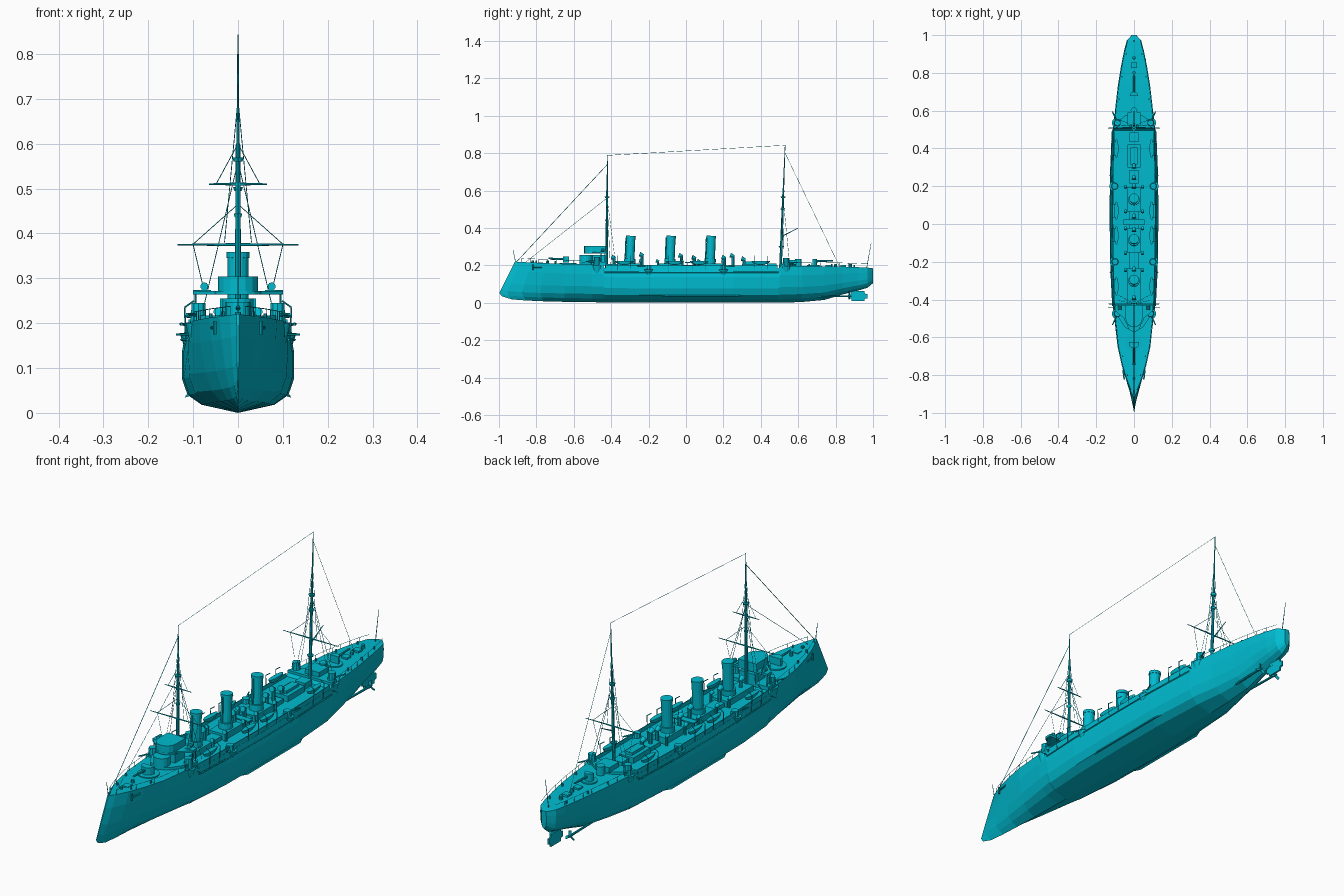
import bpy, bmesh, math
from mathutils import Vector, Matrix

if "Cube" in bpy.data.objects:
    bpy.data.objects.remove(bpy.data.objects["Cube"])

mat = bpy.data.materials.new("ship_paint")
mat.diffuse_color = (0.0, 0.5, 0.63, 1)
mat.use_nodes = True
mat.node_tree.nodes["Principled BSDF"].inputs["Base Color"].default_value = mat.diffuse_color

def finish(name, bm):
    bmesh.ops.recalc_face_normals(bm, faces=bm.faces[:])
    me = bpy.data.meshes.new(name)
    bm.to_mesh(me)
    bm.free()
    me.materials.append(mat)
    ob = bpy.data.objects.new(name, me)
    bpy.context.collection.objects.link(ob)
    return ob

def box(name, x, y, z, sx, sy, sz):
    """Box centred in x and y, standing on z."""
    bm = bmesh.new()
    bmesh.ops.create_cube(bm, size=1, matrix=Matrix.Translation((x, y, z + sz / 2)) @ Matrix.Diagonal((sx, sy, sz, 1)))
    return finish(name, bm)

def rod(name, a, b, r1, r2=None, n=8):
    """Cylinder or cone from point a to point b."""
    a, b = Vector(a), Vector(b)
    d = b - a
    bm = bmesh.new()
    m = Matrix.Translation((a + b) / 2) @ d.to_track_quat('Z', 'Y').to_matrix().to_4x4()
    bmesh.ops.create_cone(bm, cap_ends=True, segments=n, radius1=r1, radius2=r1 if r2 is None else r2, depth=d.length, matrix=m)
    return finish(name, bm)

def wire(name, a, b):
    return rod(name, a, b, 0.0009, n=4)

def prism(name, pts, z0, z1):
    """Vertical extrusion of a plan outline."""
    bm = bmesh.new()
    f = bm.faces.new([bm.verts.new((x, y, z0)) for x, y in pts])
    g = bmesh.ops.extrude_face_region(bm, geom=[f])
    bmesh.ops.translate(bm, vec=(0, 0, z1 - z0), verts=[v for v in g['geom'] if isinstance(v, bmesh.types.BMVert)])
    return finish(name, bm)

# Hull stations: y, half width, keel z, deck z, fullness
ST = [(-1, .003, .035, .22, 0), (-.96, .018, .018, .218, .1), (-.88, .042, .012, .215, .15),
      (-.78, .066, .008, .212, .3), (-.65, .09, .005, .208, .5), (-.5, .108, .003, .205, .75),
      (-.445, .113, .002, .205, .85), (-.435, .114, .002, .185, .85), (-.25, .121, 0, .183, 1),
      (0, .125, 0, .182, 1), (.25, .124, 0, .182, 1), (.495, .116, 0, .184, .85),
      (.505, .115, 0, .197, .85), (.62, .103, .004, .196, .6), (.74, .087, .015, .195, .4),
      (.84, .07, .045, .193, .4), (.92, .054, .065, .19, .6), (.97, .04, .08, .188, .8), (1, .012, .105, .184, 1)]
FULL = [(0, 0), (.65, .10), (.9, .22), (1, .42), (1, .75), (.93, 1)]
VEE = [(0, 0), (.2, .1), (.4, .22), (.62, .42), (.86, .75), (1, 1)]

def section(s):
    y, hw, k, d, f = s
    fade = max(0, 1 - (y + 1) / .35)
    out = []
    for (xa, t), (xb, _) in zip(FULL, VEE):
        z = k + (d - k) * t
        rake = .085 * (z - .05) / .17 if z > .05 else .05 - z
        out.append(Vector((hw * (xa * f + xb * (1 - f)), y + rake * fade, z)))
    return out

SEC = [section(s) for s in ST]
bm = bmesh.new()
rings = []
for sec in SEC:
    right = [bm.verts.new(p) for p in sec]
    left = [bm.verts.new((-p.x, p.y, p.z)) for p in sec[1:]]
    rings.append(right + left[::-1])
for a, b in zip(rings, rings[1:]):
    for i in range(len(a)):
        j = (i + 1) % len(a)
        bm.faces.new((a[i], a[j], b[j], b[i]))
bm.faces.new(rings[0])
bm.faces.new(rings[-1])
finish("hull", bm)

def edge(y):
    """Deck edge point at a given y."""
    for a, b in zip(SEC, SEC[1:]):
        if a[-1].y <= y <= b[-1].y:
            return a[-1].lerp(b[-1], (y - a[-1].y) / (b[-1].y - a[-1].y))
    return SEC[-1][-1]

# Bulwarks, guard rails, rubbing strakes and bilge keels on both sides
for s in (-1, 1):
    def P(y, dz=0, inset=0.0):
        e = edge(y)
        return (s * max(0.001, e.x - inset), y, e.z + dz)
    bm = bmesh.new()
    ys = [-.43 + .92 * i / 10 for i in range(11)]
    cols = [[bm.verts.new(P(y, dz, ins)) for dz, ins in ((-.004, 0), (.018, .003), (.018, .006), (-.004, .005))] for y in ys]
    for a, b in zip(cols, cols[1:]):
        for i in range(4):
            bm.faces.new((a[i], a[(i + 1) % 4], b[(i + 1) % 4], b[i]))
    finish("bulwark", bm)
    for lo, hi in ((-.88, -.46), (.52, .97)):
        n = 9
        for i in range(n):
            y, y2 = lo + (hi - lo) * i / n, lo + (hi - lo) * (i + 1) / n
            wire("rail_post", P(y, 0, .004), P(y, .02, .004))
            wire("guard_rail", P(y, .02, .004), P(y2, .02, .004))
    for a, b in zip(SEC[7:11], SEC[8:12]):
        rod("rubbing_strake", (s * (a[4].x + .001), a[4].y, .163), (s * (b[4].x + .001), b[4].y, .163), .003, n=4)
    bm = bmesh.new()
    pts = [(.1, -.15, .04), (.118, -.1, .034), (.118, .27, .034), (.1, .32, .04)]
    lo = [bm.verts.new((s * x, y, z)) for x, y, z in pts]
    hi = [bm.verts.new((s * (x - .002), y, z + .006)) for x, y, z in pts]
    bm.faces.new(lo)
    bm.faces.new(hi)
    for i in range(4):
        bm.faces.new((lo[i], lo[(i + 1) % 4], hi[(i + 1) % 4], hi[i]))
    finish("bilge_keel", bm)
    # Propellers, shafts, anchors
    rod("propeller_shaft", (s * .035, .66, .035), (s * .04, .87, .035), .005)
    rod("propeller_hub", (s * .04, .865, .035), (s * .04, .885, .035), .007, .003)
    for k in range(3):
        t = k * math.tau / 3
        b = box("propeller_blade", 0, 0, .004, .012, .003, .02)
        b.matrix_world = Matrix.Translation((s * .04, .873, .035)) @ Matrix.Rotation(t, 4, 'Y') @ Matrix.Rotation(.5, 4, 'Z')
    rod("anchor_shank", (s * .052, -.82, .19), (s * .058, -.77, .19), .004)
    rod("anchor_arms", (s * .052, -.82, .175), (s * .052, -.82, .205), .004)

# Rudder
b = box("rudder", 0, .92, .008, .008, .1, .055)
bm = bmesh.new(); bm.from_mesh(b.data)
bmesh.ops.bevel(bm, geom=[e for e in bm.edges if abs(e.verts[0].co.x - e.verts[1].co.x) > .004], offset=.016, segments=3, affect='EDGES')
bm.to_mesh(b.data); bm.free()
box("rudder_post", 0, .9, .05, .01, .02, .04)

# Deck houses along the centreline
for y, z, w, l, h in ((-.30, .18, .075, .13, .03), (-.085, .18, .075, .13, .03), (.13, .18, .075, .13, .03),
                      (-.19, .18, .05, .09, .02), (.02, .18, .05, .09, .022), (.36, .18, .07, .12, .028),
                      (.25, .18, .05, .07, .02), (.46, .18, .05, .05, .03), (-.39, .18, .07, .07, .028)):
    box("deck_house", 0, y, z, w, l, h)
box("engine_skylight", 0, .36, .208, .035, .09, .012)
box("cross_platform", 0, .01, .212, .11, .03, .005)
for s in (-1, 1):
    rod("platform_post", (s * .05, .01, .18), (s * .05, .01, .213), .002)

# Funnels with casings, rims and steam pipes
for y in (-.30, -.085, .13):
    rod("funnel_casing", (0, y - .002, .2), (0, y, .235), .03, n=16)
    rod("funnel", (0, y, .21), (0, y + .006, .357), .0235, n=16)
    rod("funnel_rim", (0, y + .0055, .345), (0, y + .006, .358), .0255, n=16)
    rod("steam_pipe", (0, y - .027, .2), (0, y - .021, .35), .003)

# Cowl ventilators
def cowl(x, y, z0, z1, r):
    rod("vent_stem", (x, y, z0), (x, y, z1), r)
    rod("vent_cowl", (x, y + r, z1 - r * .3), (x, y - r * 1.7, z1 + r * .6), r * .8, r * 1.6, 10)
for y, z in ((-.385, .24), (-.235, .255), (-.025, .25), (.045, .24), (.205, .24), (.25, .25), (.31, .232)):
    cowl(0, y, .18, z, .008)
for s in (-1, 1):
    for y in (-.24, -.15, -.02, .07, .2):
        cowl(s * .045, y, .18, .222, .006)

# Bridge, conning tower and chart house
rod("conning_tower", (0, -.535, .2), (0, -.535, .255), .035, n=16)
box("chart_house", 0, -.465, .2, .08, .07, .055)
front = [(.045 * math.sin(t), -.5 - .045 * math.cos(t)) for t in [math.pi * (i / 8 - .5) for i in range(9)]]
prism("bridge", front + [(-.045, -.43), (.045, -.43)][::-1], .272, .304)
prism("bridge_deck", [(x * 1.15, y) for x, y in front] + [(.1, -.46), (.1, -.43), (-.1, -.43), (-.1, -.46)], .264, .272)
for s in (-1, 1):
    for y in (-.455, -.435):
        rod("bridge_post", (s * .095, y, .2), (s * .095, y, .265), .002)
    box("bridge_wing_screen", s * .08, -.445, .271, .04, .03, .003)
    rod("searchlight", (s * .075, -.455, .282), (s * .075, -.435, .282), .009, n=10)

# Forecastle screen and aft shelter with curved front
prism("forecastle_screen", [(-.105, -.43), (.105, -.43), (.1, -.47), (.045, -.55), (0, -.57), (-.045, -.55), (-.1, -.47)], .2, .217)
prism("aft_shelter", [(-.11, .505), (.11, .505), (.1, .535), (.045, .575), (0, .59), (-.045, .575), (-.1, .535)], .19, .208)
box("aft_house", 0, .555, .205, .07, .07, .024)
rod("aft_steering_stand", (0, .6, .19), (0, .6, .235), .018, n=12)

# Chase guns with curved shields, d is the firing direction along y
def deck_gun(y, z, d, r):
    rod("gun_ring", (0, y, z - .01), (0, y, z + .006), r, n=20)
    arc = [math.pi * (i / 8 - .5) * 1.1 for i in range(9)]
    o = [(r * .62 * math.sin(t), y + d * r * .62 * math.cos(t)) for t in arc]
    prism("gun_shield", o, z + .008, z + .04)
    rod("gun_barrel", (0, y, z + .026), (0, y + d * .105, z + .03), .006, .004)
deck_gun(-.63, .207, -1, .045)
deck_gun(.68, .195, 1, .033)

# Broadside sponsons, shields and guns
for s in (-1, 1):
    for y, x, z in ((-.475, .088, .2), (.535, .088, .195), (-.2, .1, .178), (.2, .102, .178)):
        big = abs(y) > .3
        rod("sponson", (s * x, y, .14), (s * x, y, z), .016, .029, 14)
        rod("broadside_shield", (s * x, y, z), (s * x, y, z + (.045 if big else .024)), .019, .016, 10)
        dy = .06 if y > 0 else -.06
        rod("broadside_barrel", (s * x, y, z + .018), (s * (x + .026), y + dy, z + .02), .004, .003)
    for y in (-.44, .505):
        rod("boat_boom", (s * .1, y, .175), (s * .138, y, .175), .002, n=6)
    # Ship's boats on davits
    for y in (-.33, -.06, .07, .4):
        bm = bmesh.new()
        bmesh.ops.create_uvsphere(bm, u_segments=12, v_segments=8, radius=1)
        bmesh.ops.bisect_plane(bm, geom=bm.verts[:] + bm.edges[:] + bm.faces[:], plane_co=(0, 0, .01), plane_no=(0, 0, 1), clear_outer=True)
        bmesh.ops.holes_fill(bm, edges=bm.edges[:])
        bmesh.ops.transform(bm, matrix=Matrix.Translation((s * .094, y, .224)) @ Matrix.Diagonal((.012, .05, .022, 1)), verts=bm.verts[:])
        finish("boat", bm)
        for dy in (-.035, .035):
            rod("davit", (s * .116, y + dy, .165), (s * .119, y + dy, .235), .0018, n=6)
            rod("davit_arm", (s * .119, y + dy, .235), (s * .098, y + dy, .25), .0018, n=6)

# Small deck fittings: capstans, hatches, bollards
for y in (-.82, -.74, .8, .88):
    rod("capstan", (0, y, .185), (0, y, .225 if y < 0 else .208), .009, .007, 10)
for y in (-.78, .76, .84):
    box("hatch", 0, y, .19, .03, .03, .026 if y < 0 else .012)
for s in (-1, 1):
    for y in (-.8, -.7, .66, .78, .9):
        rod("bollard", (s * (edge(y).x - .015), y, .185), (s * (edge(y).x - .015), y, edge(y).z + .012), .004)

# Masts: yards, tops, shrouds and stays
def mast(y0, y1, ztop, yards, tops):
    at = lambda z: y0 + (y1 - y0) * (z - .2) / (ztop - .2)
    rod("lower_mast", (0, y0, .18), (0, at(.6), .6), .0075, .005)
    rod("topmast", (0, at(.59), .59), (0, y1, ztop), .004, .0015, 6)
    for z, w in yards:
        for s in (-1, 1):
            rod("yard", (0, at(z), z), (s * w, at(z), z), .0035, .0015, 6)
            wire("yard_lift", (s * w * .75, at(z), z), (0, at(z), z + .09))
    for z, r in tops:
        rod("mast_top", (0, at(z), z - .005), (0, at(z), z + .004), r * .7, r, 10)
    for s in (-1, 1):
        for dy in (.02, .05):
            wire("shroud", (s * .085, y0 + dy, .2), (0, at(.56), .56))
        wire("signal_halyard", (s * .1, at(.375), .375), (s * .075, y0, .27))
        wire("topmast_stay", (0, at(.7), .7), (s * .03, at(.38), .38))
mast(-.425, -.42, .79, ((.375, .135), (.51, .065)), ((.565, .014), (.44, .01)))
mast(.505, .53, .843, ((.375, .135),), ((.565, .014), (.5, .012), (.3, .014)))
rod("gaff", (0, .513, .355), (0, .6, .4), .003, .0015, 6)
rod("fore_stay", (0, -.42, .74), (0, -.905, .22), .0014, n=4)
wire("inner_fore_stay", (0, -.422, .56), (0, -.86, .215))
wire("aerial", (0, -.42, .788), (0, .53, .842))
wire("back_stay", (0, .53, .8), (0, .82, .195))
rod("jack_staff", (0, -.91, .21), (0, -.925, .285), .0018, .001, 6)
rod("ensign_staff", (0, .965, .18), (0, .99, .32), .0018, .001, 6)
